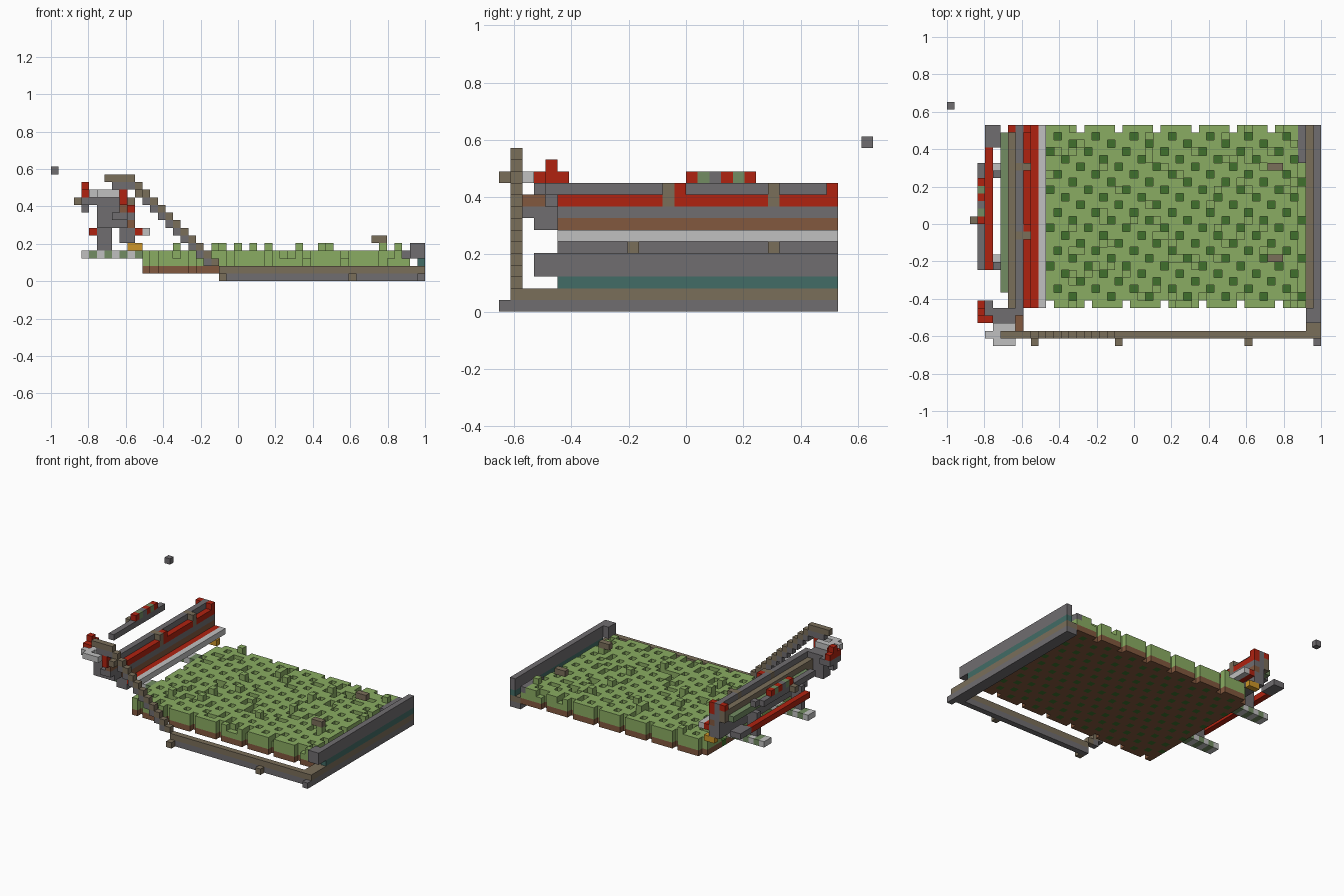
import bpy, bmesh, random

random.seed(4)
cube = bpy.data.objects.get("Cube")
if cube:
    bpy.data.objects.remove(cube, do_unlink=True)

V = 2 / 49                      # edge of one block
OX, OY = -1.0, -16 * V          # corner of the block grid


def linear(c):
    c /= 255
    return c / 12.92 if c <= 0.04 else ((c + 0.055) / 1.055) ** 2.4


def material(name, r, g, b):
    m = bpy.data.materials.new(name)
    col = (linear(r), linear(g), linear(b), 1)
    m.diffuse_color = col
    m.use_nodes = True
    m.node_tree.nodes["Principled BSDF"].inputs["Base Color"].default_value = col
    return m


grass = material("grass green", 138, 172, 98)
leaf = material("deep green", 64, 112, 44)
soil = material("soil brown", 130, 88, 62)
stone = material("stone grey", 112, 109, 112)
wood = material("weathered wood", 122, 110, 90)
red = material("red", 176, 34, 16)
pale = material("pale grey", 192, 192, 192)
teal = material("teal", 66, 108, 102)
moss = material("moss grey", 114, 140, 98)
gold = material("gold", 205, 150, 40)

SIDES = {
    (1, 0, 0): ((1, 0, 0), (1, 1, 0), (1, 1, 1), (1, 0, 1)),
    (-1, 0, 0): ((0, 0, 0), (0, 0, 1), (0, 1, 1), (0, 1, 0)),
    (0, 1, 0): ((0, 1, 0), (0, 1, 1), (1, 1, 1), (1, 1, 0)),
    (0, -1, 0): ((0, 0, 0), (1, 0, 0), (1, 0, 1), (0, 0, 1)),
    (0, 0, 1): ((0, 0, 1), (1, 0, 1), (1, 1, 1), (0, 1, 1)),
    (0, 0, -1): ((0, 0, 0), (0, 1, 0), (1, 1, 0), (1, 0, 0)),
}


def blocks(name, mat, cells):
    """Outer skin of a set of grid cells."""
    cells = set(cells)
    bm = bmesh.new()
    verts = {}
    for c in cells:
        for d, corners in SIDES.items():
            if tuple(a + b for a, b in zip(c, d)) in cells:
                continue
            loop = []
            for q in corners:
                p = tuple(a + b for a, b in zip(c, q))
                if p not in verts:
                    verts[p] = bm.verts.new((OX + p[0] * V, OY + p[1] * V, p[2] * V))
                loop.append(verts[p])
            bm.faces.new(loop)
    me = bpy.data.meshes.new(name)
    bm.to_mesh(me)
    bm.free()
    me.materials.append(mat)
    ob = bpy.data.objects.new(name, me)
    bpy.context.collection.objects.link(ob)


def span(i, j, k):
    """Cells in a box; each axis is one index or an inclusive pair."""
    r = [range(a[0], a[1] + 1) if isinstance(a, tuple) else (a,) for a in (i, j, k)]
    return [(x, y, z) for x in r[0] for y in r[1] for z in r[2]]


def box(name, mat, i, j, k):
    blocks(name, mat, span(i, j, k))


# Field: soil bed, planted holes and uneven grass
FRONT, BACK = 5, 28
soil_cells, leaf_cells, grass_cells = [], [], []
for i, j, k in span((12, 46), (FRONT, BACK), 1):
    if (i + 2 * j) % 5 == 3:
        if FRONT < j < BACK:
            leaf_cells.append((i, j, k))
        continue
    soil_cells.append((i, j, k))
    chance = random.random()
    top = 4 if chance < 0.025 else 2 if chance > 0.93 else 3
    if i == 46:
        top = 2
    grass_cells += span(i, j, (2, top))
blocks("soil_bed", soil, soil_cells)
blocks("planted_holes", leaf, leaf_cells)
blocks("grass", grass, grass_cells)
for n, j in enumerate((11, 23)):
    box(f"field_block_{n}", wood, (42, 43), j, 5)

# Side wall with coloured courses
LONG = (FRONT, BACK)
box("wall_base", stone, (47, 48), (2, BACK), 0)
box("wall_wood_course", wood, (47, 48), (2, BACK), 1)
box("wall_teal_course", teal, 48, LONG, 2)
box("wall_stone_course", stone, 48, LONG, (3, 4))
box("wall_end", stone, (47, 48), (3, 4), (3, 4))
box("wall_ledge", stone, 46, (24, BACK), 3)

# Front rail and climbing stair
box("rail_base", stone, (22, 48), 1, 0)
box("rail_top", wood, (22, 48), 1, 1)
blocks("stair_top", wood, [(23 - k, 1, k) for k in range(2, 13)])
blocks("stair_underside", stone, [(22 - k, 1, k) for k in range(2, 12)])
box("stair_landing", wood, (7, 10), 1, 13)
box("landing_support", stone, (8, 10), 1, 12)
for n, (i, k) in enumerate(((11, 11), (22, 0), (39, 0))):
    box(f"rail_post_{n}", wood, i, 0, k)
box("rail_corner_post", stone, 48, 0, 0)

# Long raised platform
box("platform_gutter", pale, 12, LONG, 6)
box("platform_lower_red", red, 11, LONG, 6)
box("platform_base", stone, (9, 10), LONG, (5, 6))
box("platform_soil_course", soil, 10, LONG, 7)
box("platform_stone_course", stone, 10, LONG, 8)
posts = (14, 23)
blocks("platform_upper_red", red, [c for c in span(10, LONG, 9) if c[1] not in posts])
blocks("platform_core", stone, span(9, LONG, (7, 9)) +
       [c for c in span(9, (4, BACK), 10) if c[1] not in posts])
for n, j in enumerate(posts):
    box(f"platform_post_{n}", wood, (9, 10), j, (9, 10))
box("platform_back_board", wood, 8, LONG, (8, 9))
box("platform_moss_ledge", moss, 7, (7, 27), 8)
box("platform_back_cap", red, (8, 10), BACK, 10)
box("platform_red_block", red, 10, 15, 10)
box("gold_block", gold, (10, 11), BACK, 4)

# Outer red strip with its cross brackets
box("outer_red_strip", red, 5, (10, 25), 6)
box("outer_strip_end", stone, (5, 6), (26, BACK), 6)
for n, j in enumerate((10, 22)):
    low = span((4, 11), (j, j + 1), 3)
    blocks(f"bracket_moss_{n}", moss, [c for c in low if c[0] % 2])
    blocks(f"bracket_pale_{n}", pale, [c for c in low if not c[0] % 2])
    box(f"bracket_upright_{n}", stone, (6, 7), j, (4, 6))
    box(f"bracket_tie_{n}", stone, (6, 8), j, 7)

# Upper outer beam with a patterned row on it
box("outer_beam", stone, 4, (10, 23), 10)
box("outer_beam_knob", wood, 3, 16, 10)
for n, mat in enumerate((red, moss, stone, red, moss, red)):
    box(f"beam_pattern_{n}", mat, 4, 16 + n, 11)

# Front corner tower linking stair and platform
box("corner_body", stone, (6, 9), (3, 4), (7, 8))
box("corner_ledge", stone, (8, 9), 2, 8)
box("corner_soil", soil, 9, (2, 3), 9)
box("corner_cap", stone, (6, 8), (3, 4), (9, 10))
box("corner_arm", stone, (4, 5), (3, 5), 10)
box("corner_arm_foot", stone, 4, 4, 9)
blocks("corner_red_top", red, span(4, (3, 5), 11) + [(4, 4, 12), (5, 3, 11)])
box("corner_red_post", red, 9, 1, (10, 11))
blocks("corner_pale_ring", pale, span((6, 8), 2, 11) + span((6, 8), 0, 11) +
       span((5, 6), 1, 11))

# Single floating block
box("floating_block", stone, 0, 31, 14)
